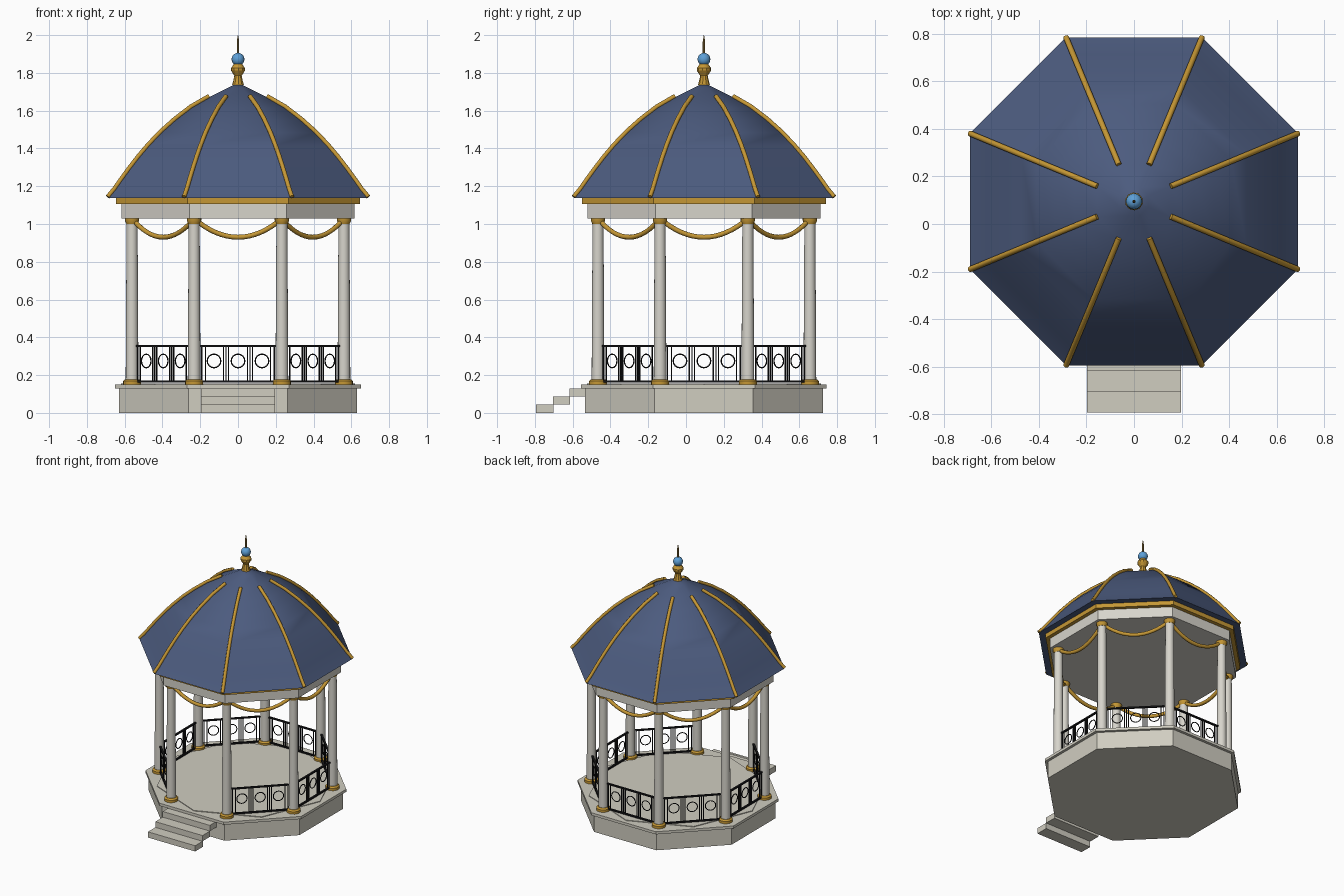
import bpy, bmesh
from math import pi, sin, cos, radians
from mathutils import Vector, Matrix

if "Cube" in bpy.data.objects:
    bpy.data.objects.remove(bpy.data.objects["Cube"])

CY = 0.095                       # pavilion centre along y
K = cos(pi / 8)                  # apothem / circumradius of an octagon


def material(name, rgb):
    m = bpy.data.materials.new(name)
    m.diffuse_color = (*rgb, 1)
    m.use_nodes = True
    m.node_tree.nodes["Principled BSDF"].inputs["Base Color"].default_value = m.diffuse_color
    return m


STONE = material("stone", (0.63, 0.61, 0.53))
PALE = material("pale_stone", (0.68, 0.66, 0.60))
BLUE = material("slate_blue", (0.072, 0.105, 0.21))
GOLD = material("gold", (0.56, 0.31, 0.035))
IRON = material("black_iron", (0.008, 0.008, 0.009))
GLASS = material("sky_blue", (0.11, 0.35, 0.68))
BRONZE = material("bronze", (0.28, 0.17, 0.04))


def finish(bm, name, mat, angle=30):
    bmesh.ops.remove_doubles(bm, verts=bm.verts, dist=1e-5)
    bmesh.ops.recalc_face_normals(bm, faces=bm.faces)
    me = bpy.data.meshes.new(name)
    bm.to_mesh(me)
    bm.free()
    me.materials.append(mat)
    me.shade_smooth()
    me.set_sharp_from_angle(angle=radians(angle))
    ob = bpy.data.objects.new(name, me)
    bpy.context.collection.objects.link(ob)
    return ob


def skin(bm, rings, closed=False):
    """Join rings of points with quads, capping the ends unless closed."""
    vs = [[bm.verts.new(p) for p in r] for r in rings]
    n = len(vs[0])
    for i in range(len(vs) if closed else len(vs) - 1):
        a, b = vs[i], vs[(i + 1) % len(vs)]
        for j in range(n):
            k = (j + 1) % n
            bm.faces.new((a[j], a[k], b[k], b[j]))
    if not closed:
        bm.faces.new(vs[0])
        bm.faces.new(vs[-1])


def lathe(name, mat, profile, sides, at=(0, CY), phase=pi / 8, angle=30):
    bm = bmesh.new()
    skin(bm, [[(at[0] + r * cos(phase + 2 * pi * j / sides),
                at[1] + r * sin(phase + 2 * pi * j / sides), z)
               for j in range(sides)] for r, z in profile])
    return finish(bm, name, mat, angle)


def octagon(name, mat, apothem, z0, z1):
    return lathe(name, mat, [(apothem / K, z0), (apothem / K, z1)], 8)


def sweep(bm, pts, normal, r, sides=8, closed=False):
    """Round tube along a flat path whose plane has the given normal."""
    rings, n = [], len(pts)
    for i, p in enumerate(pts):
        a = pts[i - 1] if (i or closed) else p
        b = pts[(i + 1) % n] if (i < n - 1 or closed) else p
        u = (b - a).normalized().cross(normal)
        rings.append([p + r * (cos(t) * u + sin(t) * normal)
                      for t in (2 * pi * j / sides for j in range(sides))])
    skin(bm, rings, closed)


def box(bm, x0, x1, y0, y1, z0, z1):
    size = Matrix.Diagonal((x1 - x0, y1 - y0, z1 - z0, 1))
    mid = Matrix.Translation(((x0 + x1) / 2, (y0 + y1) / 2, (z0 + z1) / 2))
    bmesh.ops.create_cube(bm, size=1, matrix=mid @ size)


def place(ob, angle):
    ob.matrix_world = Matrix.Translation((0, CY, 0)) @ Matrix.Rotation(angle, 4, 'Z')


# Platform and floor
octagon("platform_base", STONE, 0.63, 0, 0.13)
octagon("platform_rim", STONE, 0.65, 0.13, 0.15)
lathe("floor_inlay", STONE, [(0.62, 0.15), (0.62, 0.155)], 8, phase=0)

# Three entrance steps
for i in range(3):
    bm = bmesh.new()
    y = -0.793 + 0.088 * i
    box(bm, -0.197, 0.197, y, y + 0.092, 0.0433 * i, 0.0433 * (i + 1))
    finish(bm, f"step_{i + 1}", STONE)

# Columns with gilded feet and capitals
R = 0.607
for i in range(8):
    a = pi / 8 + i * pi / 4
    at = (R * cos(a), CY + R * sin(a))
    lathe(f"column_{i + 1}", PALE, [(0.034, 0.15), (0.029, 1.02)], 16, at)
    lathe(f"column_foot_{i + 1}", GOLD,
          [(0.048, 0.15), (0.048, 0.168), (0.038, 0.178)], 16, at)
    lathe(f"capital_{i + 1}", GOLD,
          [(0.030, 1.0), (0.038, 1.018), (0.038, 1.032)], 16, at)

# Garlands on every side, railings on all but the entrance
for i in range(8):
    turn = i * pi / 4
    bm = bmesh.new()
    pts = [Vector((x, -0.56, 0.93 + 0.08 * (x / 0.21) ** 2))
           for x in (-0.21 + 0.03 * k for k in range(15))]
    sweep(bm, pts, Vector((0, 1, 0)), 0.013)
    place(finish(bm, f"garland_{i + 1}", GOLD, 50), turn)
    if i == 0:
        continue
    bm = bmesh.new()
    for z in (0.167, 0.355):
        box(bm, -0.198, 0.198, -0.567, -0.553, z - 0.005, z + 0.005)
    for x in (0.192, 0.172, 0.0775, 0.0635, 0.0495):
        for s in (-x, x):
            box(bm, s - 0.003, s + 0.003, -0.563, -0.557, 0.165, 0.355)
    for x in (-0.127, 0, 0.127):
        ring = [Vector((x + 0.036 * cos(t), -0.56, 0.275 + 0.036 * sin(t)))
                for t in (2 * pi * k / 16 for k in range(16))]
        sweep(bm, ring, Vector((0, 1, 0)), 0.0035, 6, True)
    place(finish(bm, f"railing_{i}", IRON), turn)

# Entablature and gilded cornice
octagon("entablature", PALE, 0.617, 1.03, 1.106)
octagon("cornice", GOLD, 0.645, 1.106, 1.138)

# Domed roof: apothem and height pairs
roof = [(0.69, 1.138), (0.655, 1.18), (0.62, 1.23), (0.58, 1.285), (0.53, 1.35),
        (0.475, 1.415), (0.41, 1.483), (0.335, 1.55), (0.25, 1.615), (0.155, 1.67)]
lathe("roof", BLUE, [(a / K, z) for a, z in roof + [(0.06, 1.718), (0.012, 1.742)]], 8)

# Gilded ribs along the roof ridges
for i in range(8):
    bm = bmesh.new()
    sweep(bm, [Vector((a / K, 0, z + 0.006)) for a, z in roof], Vector((0, 1, 0)), 0.012)
    place(finish(bm, f"roof_rib_{i + 1}", GOLD, 50), pi / 8 + i * pi / 4)

# Finial: vase, ball and spike
lathe("finial_vase", GOLD,
      [(0.032, 1.735), (0.024, 1.765), (0.020, 1.785), (0.038, 1.812),
       (0.038, 1.825), (0.022, 1.848)], 10)
lathe("finial_ball", GLASS,
      [(max(0.001, 0.034 * sin(t)), 1.872 - 0.034 * cos(t))
       for t in (pi * k / 10 for k in range(11))], 16)
lathe("finial_spike", BRONZE, [(0.007, 1.9), (0.007, 1.965), (0.001, 2.0)], 8)
